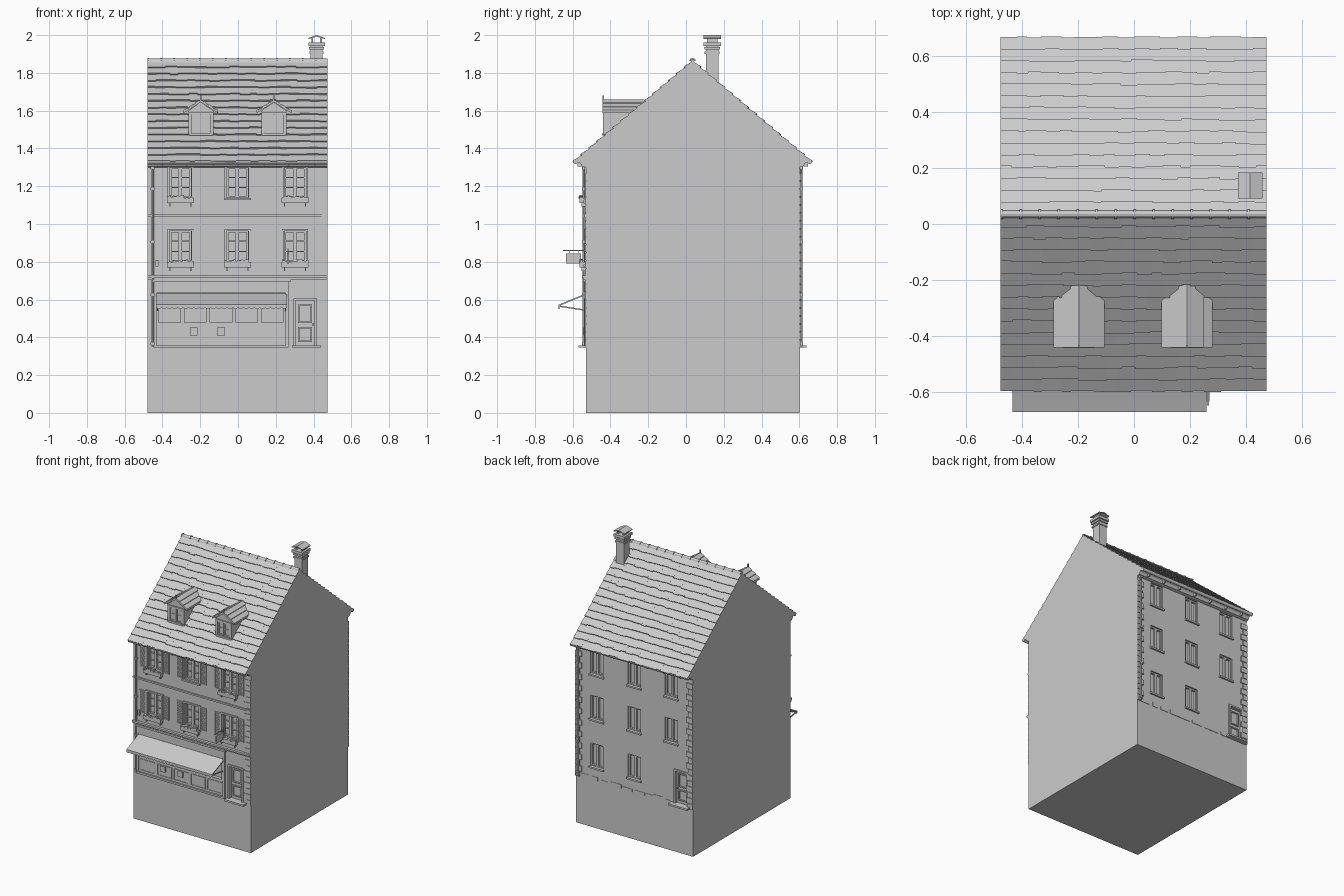
import bpy, bmesh, math, random
from mathutils import Vector

random.seed(4)
if "Cube" in bpy.data.objects:
    bpy.data.objects.remove(bpy.data.objects["Cube"])

grey = bpy.data.materials.new("plain_grey")
grey.use_nodes = True
grey.diffuse_color = (0.6, 0.6, 0.6, 1)
grey.node_tree.nodes["Principled BSDF"].inputs["Base Color"].default_value = (0.6, 0.6, 0.6, 1)

L, R = -0.478, 0.475          # side walls
WALL = {-1: -0.53, 1: 0.60}   # front and back wall planes
RIDGE_Y, RIDGE_Z, RUN, DROP = 0.035, 1.868, 0.632, 0.535
GROUND = 0.345
meshes = {}


def prism(name, pts, a, b, axis=0):
    """Extrude a 2D outline along an axis, from a to b, into the named part."""
    bm = meshes.setdefault(name, bmesh.new())
    rings = []
    for t in (a, b):
        ring = []
        for p in pts:
            co = list(p)
            co.insert(axis, t)
            ring.append(bm.verts.new(co))
        rings.append(ring)
    faces = [bm.faces.new(rings[0]), bm.faces.new(rings[1][::-1])]
    n = len(pts)
    for i in range(n):
        j = (i + 1) % n
        faces.append(bm.faces.new((rings[0][j], rings[0][i], rings[1][i], rings[1][j])))
    bmesh.ops.recalc_face_normals(bm, faces=faces)


def box(name, x0, x1, y0, y1, z0, z1):
    prism(name, [(y0, z0), (y1, z0), (y1, z1), (y0, z1)], x0, x1)


def on_wall(name, s, x0, x1, z0, z1, d1, d0=-0.002):
    """Box standing out from a wall by d1."""
    box(name, x0, x1, *sorted((WALL[s] + s * d0, WALL[s] + s * d1)), z0, z1)


def ring_on_wall(name, s, x0, x1, z0, z1, t, d1, d0=-0.002):
    """Rectangular frame with bars t wide."""
    on_wall(name, s, x0, x0 + t, z0, z1, d1, d0)
    on_wall(name, s, x1 - t, x1, z0, z1, d1, d0)
    on_wall(name, s, x0 + t, x1 - t, z0, z0 + t, d1, d0)
    on_wall(name, s, x0 + t, x1 - t, z1 - t, z1, d1, d0)


def slope(s, run, lift):
    """Point on a roof slope: run is 0 at the ridge and 1 at the eave."""
    n = Vector((DROP * s, RUN)).normalized()
    return (RIDGE_Y + s * RUN * run + n.x * lift, RIDGE_Z - DROP * run + n.y * lift)


def opening(x0, x1, z0, z1, s, depth=0.025):
    on_wall("cutter", s, x0, x1, z0, z1, 0.05, -depth)


def sash(name, s, x0, x1, z0, z1, rows):
    """Two-leaf glazed window set back in its opening."""
    mid = (x0 + x1) / 2
    for a, b in ((x0, mid), (mid, x1)):
        ring_on_wall(name, s, a, b, z0, z1, 0.009, -0.01, -0.026)
        for i in range(1, rows):
            z = z0 + (z1 - z0) * i / rows
            on_wall(name, s, a + 0.009, b - 0.009, z - 0.002, z + 0.002, -0.014, -0.026)


# House body
prism("house_body", [(WALL[-1], 0), (WALL[1], 0), (WALL[1], 1.375),
                     (RIDGE_Y, RIDGE_Z - 0.015), (WALL[-1], 1.375)], L, R)

# Roof slabs, shingle courses, eaves and gutters
ROWS, COLS = 15, 18
for s in (-1, 1):
    prism("roof_slab", [slope(s, 0, -0.004), slope(s, 1, -0.009), slope(s, 1, -0.022), slope(s, 0, -0.022)], L, R)
    for i in range(ROWS):
        cuts = [L] + [L + (R - L) * (c + random.uniform(-.3, .3)) / COLS for c in range(1, COLS)] + [R]
        for x0, x1 in zip(cuts, cuts[1:]):
            end = min((i + 1 + random.uniform(-.06, .1)) / ROWS, 1.005)
            prism("roof_shingles", [slope(s, i / ROWS, -0.01), slope(s, i / ROWS, -0.005),
                                    slope(s, end, 0.003), slope(s, end, -0.009)], x0, x1)
    w = WALL[s]
    prism("eave_cornice", [(w, 1.30), (w + s * 0.02, 1.305), (w + s * 0.03, 1.322),
                           (w + s * 0.05, 1.332), (w, 1.385)], L, R)
    arc = [(w + s * 0.055 + 0.013 * math.cos(a), 1.333 + 0.016 * math.sin(a))
           for a in [math.pi + math.pi * k / 6 for k in range(7)]]
    prism("gutter", arc, L, R)
    for k in range(7):
        x = L + 0.07 + k * 0.135
        on_wall("gutter_brackets", s, x, x + 0.008, 1.305, 1.325, 0.045)

# Ridge caps
for k in range(14):
    x = L + (R - L) * k / 14
    for w, r in ((0.068, 0.013), (0.008, 0.017)):
        cap = [(RIDGE_Y + r * math.cos(a), RIDGE_Z - 0.006 + r * math.sin(a))
               for a in [math.pi * j / 6 for j in range(7)]]
        prism("ridge_caps", cap, x, min(x + w, R))

# Chimney
box("chimney", 0.385, 0.447, 0.105, 0.172, 1.72, 1.955)
for z0, z1, g in ((1.90, 1.912, 0.006), (1.925, 1.938, 0.008), (1.943, 1.962, 0.013)):
    box("chimney_bands", 0.385 - g, 0.447 + g, 0.105 - g, 0.172 + g, z0, z1)
for x in (0.388, 0.434):
    box("chimney_cap_posts", x, x + 0.01, 0.11, 0.167, 1.955, 1.985)
prism("chimney_cap", [(0.372, 1.979), (0.416, 1.992), (0.46, 1.979), (0.46, 1.985),
                      (0.416, 2.0), (0.372, 1.985)], 0.092, 0.185, 1)

# Dormers
for cx in (-0.197, 0.19):
    front = -0.432
    prism("dormer_body", [(cx - 0.066, 1.46), (cx + 0.066, 1.46), (cx + 0.066, 1.60),
                          (cx, 1.645), (cx - 0.066, 1.60)], front, -0.23, 1)
    for m in (-1, 1):
        prism("dormer_roof", [(cx, 1.645), (cx + m * 0.092, 1.587), (cx + m * 0.092, 1.597),
                              (cx, 1.657)], front - 0.01, -0.20, 1)
        for k in range(1, 4):
            f = k / 3
            prism("dormer_shingles", [(cx + m * 0.092 * (f - .33), 1.659 - 0.06 * (f - .33)),
                                      (cx + m * 0.092 * f, 1.663 - 0.06 * f),
                                      (cx + m * 0.092 * f, 1.656 - 0.06 * f)], front - 0.01, -0.22, 1)
        box("dormer_window", *sorted((cx + m * 0.066, cx + m * 0.048)), front - 0.008, front, 1.47, 1.59)
        ring = sorted((cx + m * 0.002, cx + m * 0.046))
        for x in (ring[0], ring[1] - 0.007):
            box("dormer_window", x, x + 0.007, front - 0.005, front, 1.485, 1.575)
        for z in (1.485, 1.53, 1.57):
            box("dormer_window", *ring, front - 0.004, front, z, z + 0.006)
    box("dormer_window", cx - 0.066, cx + 0.066, front - 0.008, front, 1.578, 1.592)
    box("dormer_sill", cx - 0.058, cx + 0.058, front - 0.012, front, 1.468, 1.48)
    box("dormer_finial", cx - 0.004, cx + 0.004, front - 0.01, front - 0.002, 1.65, 1.68)

# Front windows with shutters, sills and flower boxes
for cx in (-0.305, -0.003, 0.302):
    for z0, z1 in ((1.14, 1.30), (0.80, 0.965)):
        x0, x1 = cx - 0.057, cx + 0.057
        opening(x0, x1, z0, z1, -1)
        sash("front_windows", -1, x0, x1, z0, z1, 3)
        ring_on_wall("front_window_frames", -1, x0 - 0.012, x1 + 0.012, z0 - 0.01, z1 + 0.008, 0.011, 0.008)
        on_wall("front_sills", -1, cx - 0.072, cx + 0.072, z0 - 0.014, z0 - 0.002, 0.018)
        for m in (-1, 1):
            a, b = sorted((cx + m * 0.07, cx + m * 0.118))
            ring_on_wall("shutters", -1, a, b, z0 - 0.004, z1, 0.006, 0.007)
            for k in range(12):
                z = z0 + 0.005 + (z1 - z0 - 0.014) * k / 12
                on_wall("shutters", -1, a + 0.005, b - 0.005, z, z + 0.007, 0.005)
        if z0 > 1 and abs(cx) < 0.1:
            continue
        on_wall("flower_boxes", -1, cx - 0.072, cx + 0.072, z0 - 0.03, z0 - 0.005, 0.034, 0.01)
        for m in (-1, 1):
            on_wall("flower_boxes", -1, cx + m * 0.055 - 0.003, cx + m * 0.055 + 0.003, z0 - 0.048, z0 - 0.03, 0.022)
        for k in range(14):
            x, t = cx - 0.065 + 0.01 * k, random.uniform(0.004, 0.02)
            on_wall("flowers", -1, x - 0.005, x + 0.005, z0 - 0.006, z0 - 0.006 + t, random.uniform(0.03, 0.038), 0.014)

# Front mouldings and downpipes
on_wall("floor_moulding", -1, L, R, 1.038, 1.05, 0.01)
on_wall("shop_cornice", -1, L, R, 0.705, 0.715, 0.012)
on_wall("shop_cornice", -1, L, R, 0.715, 0.728, 0.02)
for s, x in ((-1, -0.452), (1, 0.452)):
    pipe = [(x + 0.007 * math.cos(a), WALL[s] + s * 0.01 + 0.007 * math.sin(a))
            for a in [math.tau * k / 8 for k in range(8)]]
    prism("downpipes", pipe, 0.352, 1.31, 2)
    for z in (0.36, 0.62, 0.9, 1.18, 1.29):
        on_wall("pipe_clamps", s, x - 0.01, x + 0.01, z, z + 0.012, 0.02)
on_wall("wall_lamp", -1, -0.436, -0.42, 0.775, 0.81, 0.016)

# Shop front: fascia, display windows, panels
SX0, SX1 = -0.448, 0.268
on_wall("shop_fascia", -1, SX0, SX1, 0.635, 0.695, 0.008)
on_wall("shop_fascia", -1, SX0, SX1 + 0.012, 0.693, 0.706, 0.016)
on_wall("shop_plinth", -1, SX0, SX1, GROUND, 0.358, 0.012)
for x in (SX0, SX1 - 0.016):
    on_wall("shop_pilasters", -1, x, x + 0.016, GROUND, 0.64, 0.01)
for k in range(5):
    a = SX0 + 0.02 + k * 0.136
    opening(a + 0.005, a + 0.127, 0.475, 0.625, -1, 0.02)
    ring_on_wall("shop_windows", -1, a, a + 0.132, 0.47, 0.63, 0.009, 0.005, -0.02)
    ring_on_wall("shop_panels", -1, a + 0.006, a + 0.126, 0.37, 0.455, 0.006, 0.004)
for x in (-0.235, -0.09):
    on_wall("wall_boxes", -1, x - 0.02, x + 0.02, 0.41, 0.452, 0.012)

# Awning with scalloped valance and arms
AX0, AX1, AY = -0.435, 0.26, -0.674
prism("awning", [(-0.53, 0.632), (AY, 0.573), (AY, 0.565), (-0.53, 0.624)], AX0, AX1)
N = 24
edge = [(AX0 + (AX1 - AX0) * k / (N * 4), 0.558 - 0.008 * abs(math.sin(math.pi * k / 4))) for k in range(N * 4 + 1)]
prism("awning_valance", edge + [(AX1, 0.573), (AX0, 0.573)], AY, AY + 0.004, 1)
for x in (AX0 + 0.005, AX1 - 0.011):
    prism("awning_arms", [(-0.53, 0.54), (-0.53, 0.547), (AY + 0.004, 0.568), (AY + 0.004, 0.561)], x, x + 0.006)

# Hanging sign
box("sign_bracket", 0.262, 0.268, -0.65, -0.53, 0.856, 0.862)
box("sign_bracket", 0.262, 0.268, -0.54, -0.53, 0.80, 0.87)
box("sign_board", 0.26, 0.27, -0.635, -0.555, 0.79, 0.845)
for y in (-0.62, -0.572):
    box("sign_bracket", 0.264, 0.267, y, y + 0.003, 0.845, 0.857)

# Doors with steps
for s, cx in ((-1, 0.355), (1, -0.385)):
    x0, x1 = cx - 0.052, cx + 0.052
    opening(x0, x1, GROUND + 0.01, 0.595, s, 0.02)
    ring_on_wall("door_frames", s, x0 - 0.01, x1 + 0.01, GROUND, 0.606, 0.012, 0.008)
    for a, b in ((0.375, 0.455), (0.475, 0.575)):
        ring_on_wall("door_panels", s, x0 + 0.015, x1 - 0.015, a, b, 0.008, -0.012, -0.022)
    on_wall("door_handles", s, x1 - 0.012, x1 - 0.006, 0.46, 0.475, -0.004, -0.022)
    on_wall("door_steps", s, cx - 0.07, cx + 0.085, GROUND, 0.358, 0.038)

# Back windows, every column but the one over the back door on the lowest floor
for cx in (0.305, 0.0, -0.30):
    for zc in (1.21, 0.88, 0.53):
        if cx < -0.2 and zc < 0.6:
            continue
        x0, x1, z0, z1 = cx - 0.052, cx + 0.052, zc - 0.085, zc + 0.085
        opening(x0, x1, z0, z1, 1)
        sash("back_windows", 1, x0, x1, z0, z1, 1)
        on_wall("back_sills", 1, x0 - 0.008, x1 + 0.008, z0 - 0.012, z0, 0.012)

# Corner quoins and broken plinth stones
for s, m, top in ((1, -1, 1.29), (1, 1, 1.29), (-1, 1, 1.29)):
    corner = R if m > 0 else L
    for k in range(int((top - GROUND) / 0.042)):
        w = 0.052 if k % 2 else 0.034
        z = GROUND + k * 0.042
        on_wall("quoins", s, *sorted((corner, corner - m * w)), z + 0.002, z + 0.04, 0.009 if s > 0 else 0.004)
x = -0.30
while x < 0.38:
    w = random.uniform(0.04, 0.09)
    on_wall("plinth_stones", 1, x, x + w, GROUND, GROUND + random.choice((0.02, 0.03)), 0.003)
    x += w + random.uniform(0.004, 0.03)

# Turn each part into an object
objects = {}
for name, bm in meshes.items():
    me = bpy.data.meshes.new(name)
    bm.to_mesh(me)
    bm.free()
    me.materials.append(grey)
    objects[name] = bpy.data.objects.new(name, me)
    bpy.context.scene.collection.objects.link(objects[name])

# Cut the window and door recesses, then drop the cutter
body, cutter = objects["house_body"], objects["cutter"]
cutter.hide_render = True
mod = body.modifiers.new("recesses", "BOOLEAN")
mod.operation, mod.solver, mod.object = "DIFFERENCE", "EXACT", cutter
graph = bpy.context.evaluated_depsgraph_get()
cut = bpy.data.meshes.new_from_object(body.evaluated_get(graph))
body.modifiers.clear()
body.data = cut
bpy.data.objects.remove(cutter)
